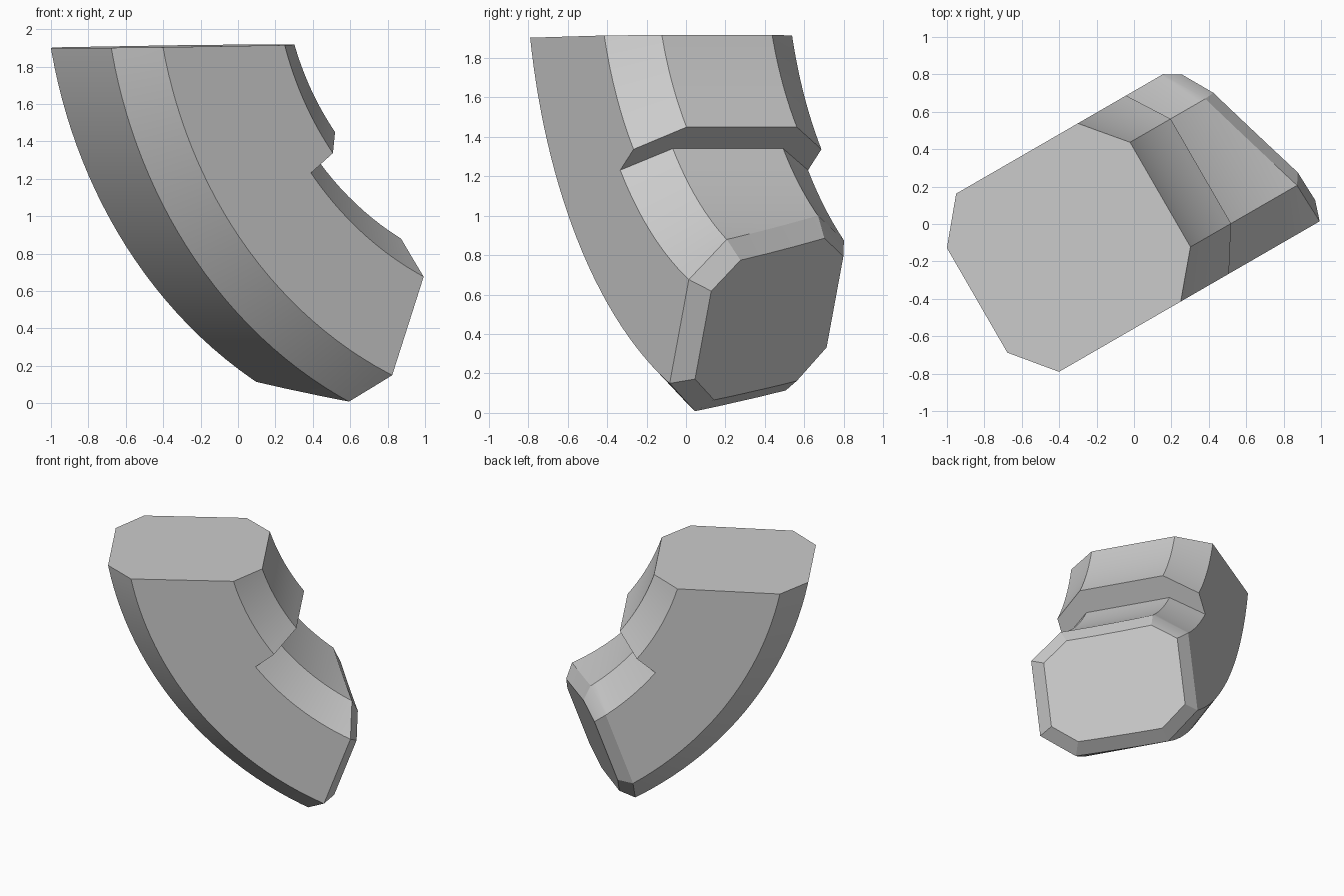
import bpy, bmesh
from math import cos, sin, radians
from mathutils import Vector

cube = bpy.data.objects.get("Cube")
if cube:
    bpy.data.objects.remove(cube, do_unlink=True)

# The bend lies in an upright plane turned 30 degrees from x
ALONG = Vector((cos(radians(30)), sin(radians(30)), 0))
ACROSS = Vector((sin(radians(30)), -cos(radians(30)), 0))
UP = Vector((0, 0, 1))
CENTRE_U, CENTRE_Z = 1.68, 2.41      # centre of the bend
MID, FLAT, WIDE = -0.066, 0.323, 0.55  # middle, half flat, half width
OUTER, OUTER_SIDE, NOTCH_SIDE = 2.66, 2.475, 1.915


def place(u, v, z):
    return ALONG * u + ACROSS * v + UP * z


def ring(bm, degrees, inner, inner_side):
    """Chamfered cross-section at one angle of the bend."""
    a = radians(degrees)
    half = [(inner, FLAT), (inner_side, WIDE), (NOTCH_SIDE, WIDE),
            (OUTER_SIDE, WIDE), (OUTER, FLAT)]
    loop = half + [(r, -w) for r, w in reversed(half)]
    return [bm.verts.new(place(CENTRE_U - r * cos(a), MID + w, CENTRE_Z - r * sin(a)))
            for r, w in loop]


def cut(bm, point, normal):
    """Slice off everything beyond a plane and return the new cap."""
    geom = bm.verts[:] + bm.edges[:] + bm.faces[:]
    res = bmesh.ops.bisect_plane(bm, geom=geom, plane_co=point, plane_no=normal,
                                 clear_outer=True, dist=1e-5)
    edges = [e for e in res["geom_cut"] if isinstance(e, bmesh.types.BMEdge)]
    return bmesh.ops.contextual_create(bm, geom=edges)["faces"]


# Bent body: thick upper part, radial step, thinner lower part
bm = bmesh.new()
STEP, START, END, N = 38, 4, 76, 18
rings = [ring(bm, START + (STEP - START) * i / N, 1.56, 1.743) for i in range(N + 1)]
rings += [ring(bm, STEP + (END - STEP) * i / N, 1.737, NOTCH_SIDE) for i in range(N + 1)]
for a, b in zip(rings, rings[1:]):
    for i in range(len(a)):
        j = (i + 1) % len(a)
        bm.faces.new((a[i], a[j], b[j], b[i]))
bmesh.ops.remove_doubles(bm, verts=bm.verts[:], dist=1e-5)

# Level top and skewed lower end with a chamfered rim
cut(bm, place(-0.932, 0, 1.90), place(-0.015, 0, 1))
cap = cut(bm, place(0.862, 0.267, 0.88), place(0.887, -0.327, -0.327))
bmesh.ops.dissolve_limit(bm, angle_limit=radians(0.2), verts=bm.verts[:], edges=bm.edges[:])
bmesh.ops.recalc_face_normals(bm, faces=bm.faces[:])
cap = [f for f in bm.faces if f.normal.dot(place(0.887, -0.327, -0.327)) > 0.99]
bmesh.ops.inset_individual(bm, faces=cap, thickness=0.087, depth=0.087, use_even_offset=True)

mesh = bpy.data.meshes.new("bent_body")
bm.to_mesh(mesh)
bm.free()
body = bpy.data.objects.new("bent_body", mesh)
bpy.context.collection.objects.link(body)

# Plain grey
grey = bpy.data.materials.new("light_grey")
grey.use_nodes = True
colour = (0.6, 0.6, 0.6, 1)
grey.diffuse_color = colour
grey.node_tree.nodes["Principled BSDF"].inputs["Base Color"].default_value = colour
mesh.materials.append(grey)

bpy.ops.object.select_all(action="DESELECT")
body.select_set(True)
bpy.context.view_layer.objects.active = body
bpy.ops.object.shade_smooth_by_angle(angle=radians(25))
